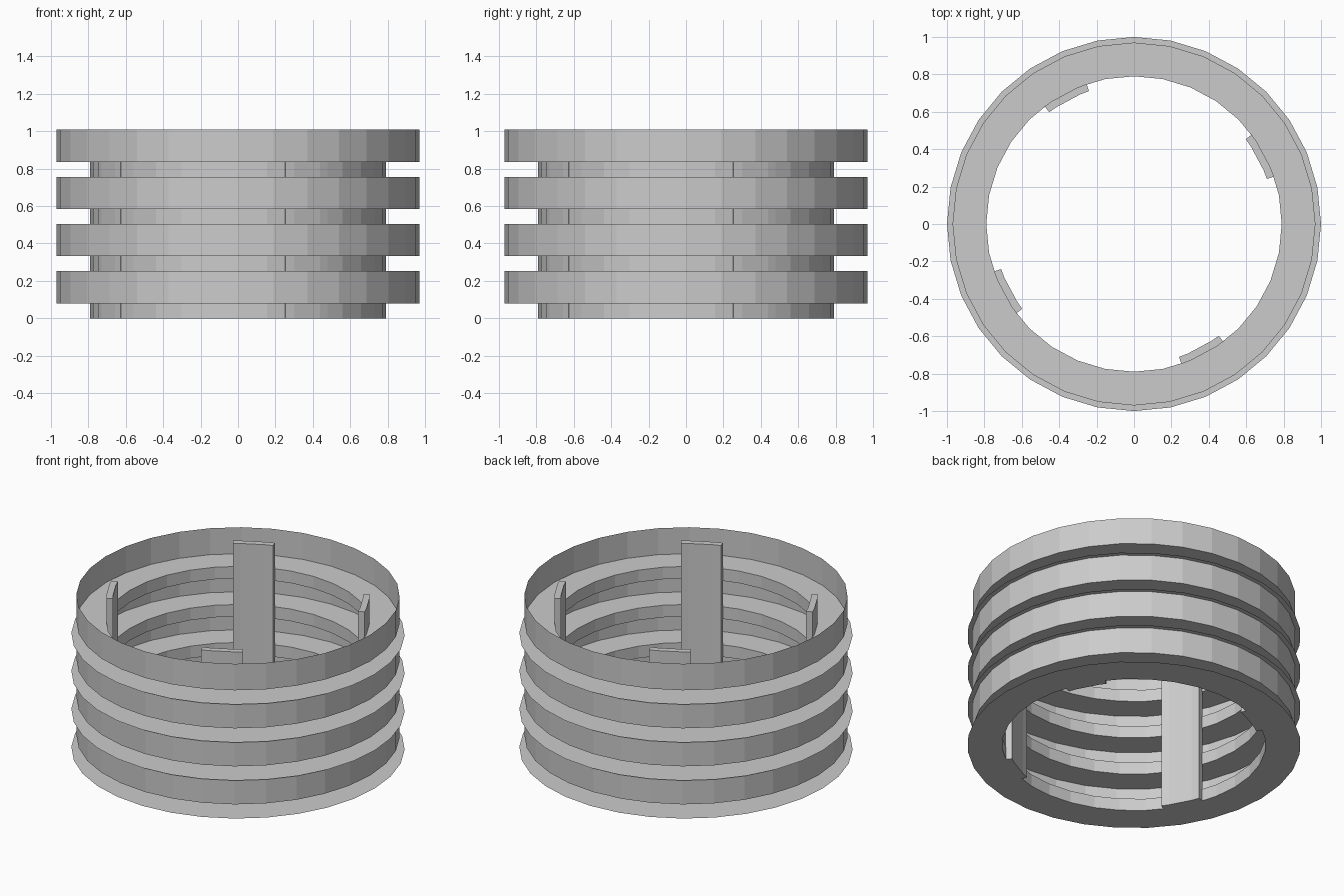
import bpy
from math import cos, sin, radians

if "Cube" in bpy.data.objects:
    bpy.data.objects.remove(bpy.data.objects["Cube"])

SEG = 32
R_IN, R_WALL, R_FLANGE = 0.79, 0.97, 1.0


def add_object(name, verts, faces):
    mesh = bpy.data.meshes.new(name)
    mesh.from_pydata(verts, [], faces)
    mesh.update()
    obj = bpy.data.objects.new(name, mesh)
    bpy.context.collection.objects.link(obj)
    return obj


def lathe(name, profile):
    """Sweep an open (radius, height) profile around z as a thin sheet."""
    verts = [(r * cos(radians(360 * s / SEG)), r * sin(radians(360 * s / SEG)), z)
             for r, z in profile for s in range(SEG)]
    faces = []
    for p in range(len(profile) - 1):
        for s in range(SEG):
            t = (s + 1) % SEG
            faces.append((p * SEG + s, p * SEG + t, (p + 1) * SEG + t, (p + 1) * SEG + s))
    return add_object(name, verts, faces)


# Four stacked ribs: thin flange, recessed neck, shelf, outer wall (open top)
for i in range(4):
    z = i * 0.2517
    lathe(f"rib_{i + 1}", [(R_FLANGE, z), (R_WALL, z), (R_IN, z), (R_IN, z + 0.08),
                           (R_WALL, z + 0.08), (R_WALL, z + 0.255 if i == 3 else z + 0.2517)])

# Four upright curved tabs lining the inside
TAB_ANGLES = (18.7, 22.5, 33.75, 37.2)
for k in range(4):
    verts, faces = [], []
    for a in TAB_ANGLES:
        t = radians(a + 90 * k)
        for r, z in ((0.75, 0), (R_IN, 0), (R_IN, 1.005), (0.75, 1.005)):
            verts.append((r * cos(t), r * sin(t), z))
    n = len(TAB_ANGLES)
    for s in range(n - 1):
        for j in range(4):
            m = (j + 1) % 4
            faces.append((4 * s + j, 4 * s + 4 + j, 4 * s + 4 + m, 4 * s + m))
    faces += [(0, 1, 2, 3), tuple(4 * (n - 1) + j for j in (3, 2, 1, 0))]
    add_object(f"inner_tab_{k + 1}", verts, faces)
